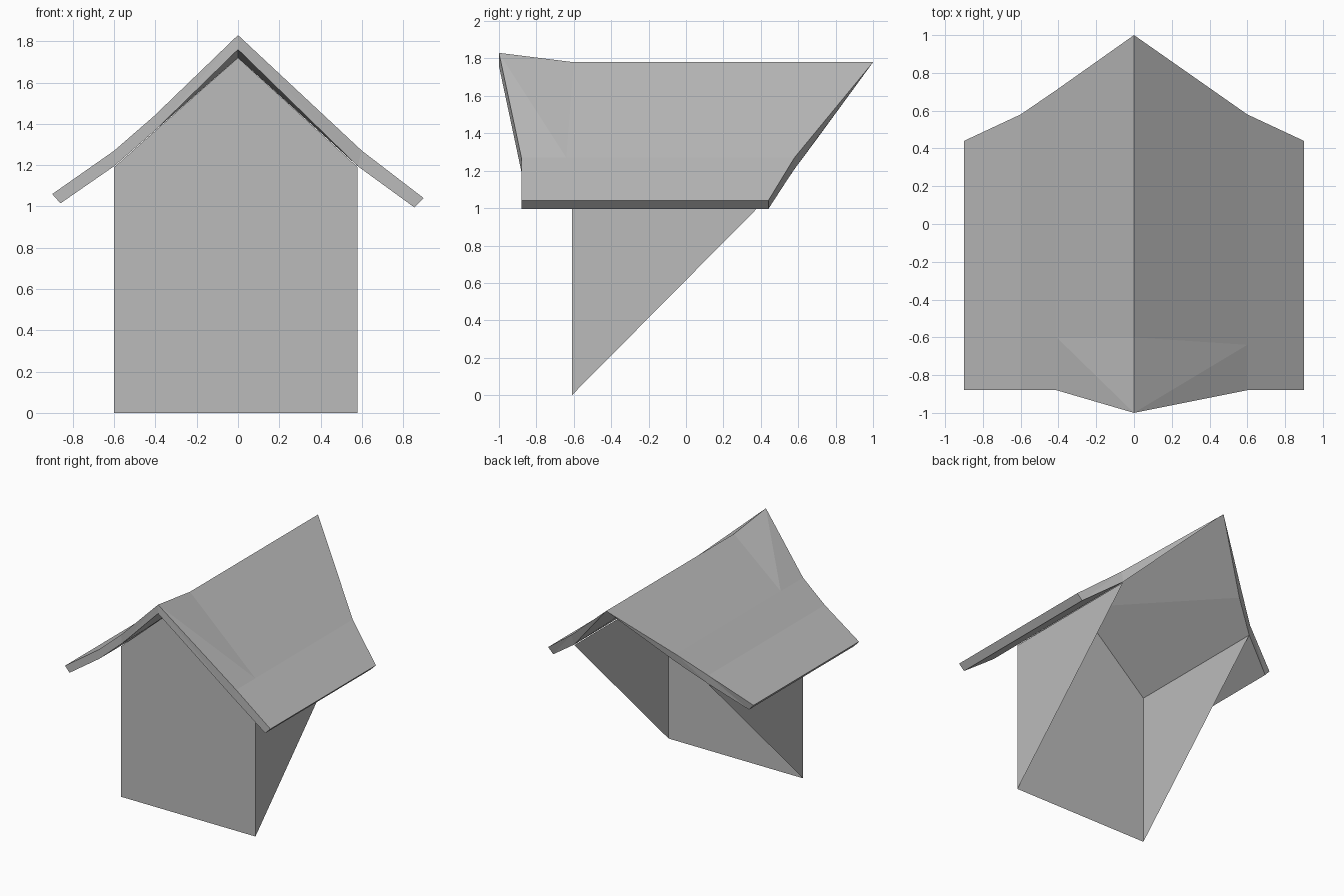
import bpy
import bmesh

cube = bpy.data.objects.get("Cube")
if cube:
    bpy.data.objects.remove(cube)

grey = bpy.data.materials.new("plain grey")
grey.use_nodes = True
grey.diffuse_color = (0.5, 0.5, 0.5, 1)
grey.node_tree.nodes["Principled BSDF"].inputs["Base Color"].default_value = (0.5, 0.5, 0.5, 1)


def skin(bm, rail_a, rail_b):
    """Join two rails with a strip of triangles."""
    for i in range(len(rail_a) - 1):
        a, b, c, d = rail_a[i], rail_a[i + 1], rail_b[i + 1], rail_b[i]
        for tri in ((a, b, c), (a, c, d)):
            bm.faces.new([bm.verts.new(p) for p in tri])


def finish(bm, name):
    bmesh.ops.remove_doubles(bm, verts=bm.verts, dist=0.0005)
    bmesh.ops.recalc_face_normals(bm, faces=bm.faces)
    mesh = bpy.data.meshes.new(name)
    bm.to_mesh(mesh)
    bm.free()
    mesh.materials.append(grey)
    obj = bpy.data.objects.new(name, mesh)
    bpy.context.collection.objects.link(obj)
    return obj


def rail(x, z, back, mid):
    """A level line along y, from the front overhang to the back."""
    return [(x, -0.88, z), (x, mid, z), (x, back, z)]


# Roof: top and underside sheets, closed along the rims
ridge_top = [(0, -1, 1.83), (0, -0.6, 1.78), (0, 1, 1.78)]
ridge_under = [(0, -1, 1.76), (0, -0.61, 1.72), (0, 1, 1.78)]

right_top = [ridge_top, rail(0.6, 1.27, 0.58, -0.64), rail(0.9, 1.04, 0.44, -0.64)]
right_under = [ridge_under, rail(0.58, 1.195, 0.57, -0.61), rail(0.855, 0.995, 0.44, -0.61)]

left_top = [ridge_top, rail(-0.41, 1.435, 0.71, -0.6),
            rail(-0.6, 1.27, 0.58, -0.62), rail(-0.9, 1.06, 0.44, -0.62)]
left_under = [ridge_under, rail(-0.4, 1.37, 0.7, -0.61),
              rail(-0.6, 1.195, 0.57, -0.61), rail(-0.86, 1.015, 0.44, -0.61)]

bm = bmesh.new()
for top, under in ((right_top, right_under), (left_top, left_under)):
    for sheet in (top, under):
        for upper, lower in zip(sheet, sheet[1:]):
            skin(bm, upper, lower)
    skin(bm, top[-1], under[-1])
    for end in (0, -1):
        skin(bm, [r[end] for r in top], [r[end] for r in under])
bmesh.ops.dissolve_degenerate(bm, edges=bm.edges, dist=0.0005)
finish(bm, "roof")

# Walls: gabled front and two triangular cheeks, open behind
front, back, top = -0.61, 0.57, 1.19
bm = bmesh.new()
gable = [(-0.6, front, 0), (0.58, front, 0), (0.58, front, top),
         (0, front, 1.72), (-0.6, front, top)]
bm.faces.new([bm.verts.new(p) for p in gable])
for x in (-0.6, 0.58):
    cheek = [(x, front, 0), (x, back, top), (x, front, top)]
    bm.faces.new([bm.verts.new(p) for p in cheek])
finish(bm, "walls")
